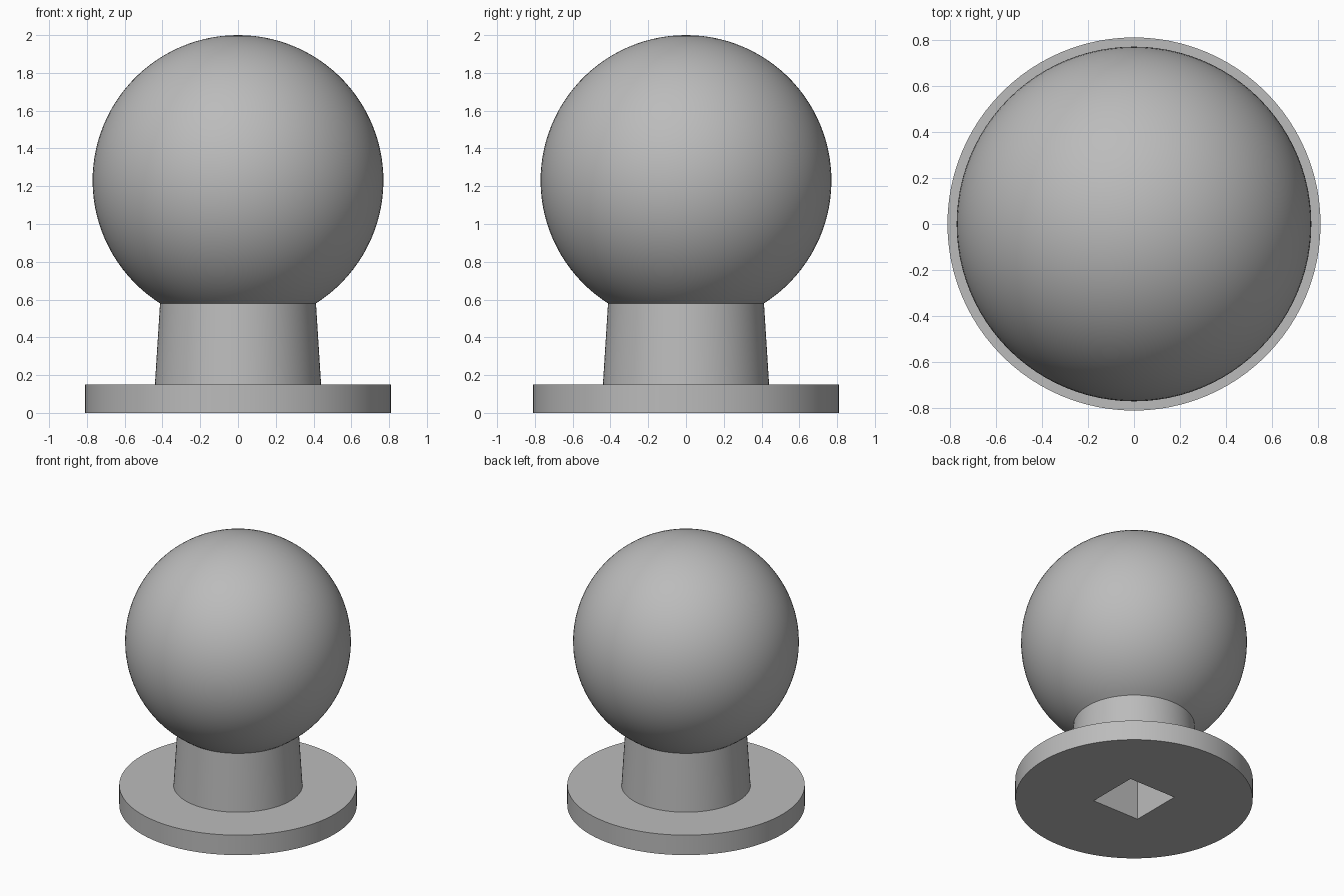
import bpy, bmesh, math

if "Cube" in bpy.data.objects:
    bpy.data.objects.remove(bpy.data.objects["Cube"])

grey = bpy.data.materials.new("plain grey")
grey.diffuse_color = (0.5, 0.5, 0.5, 1)
grey.use_nodes = True
grey.node_tree.nodes["Principled BSDF"].inputs["Base Color"].default_value = grey.diffuse_color

SEGMENTS = 96
R, CZ = 0.77, 1.23          # ball radius and centre height
NECK_TOP = 0.58

# Outline: base disc, tapered neck, then the ball's arc to the crown
profile = [(0, 0), (0.81, 0), (0.81, 0.15), (0.44, 0.15)]
start = math.asin((NECK_TOP - CZ) / R)
STEPS = 44
for i in range(STEPS):
    a = start + (math.pi / 2 - start) * i / STEPS
    profile.append((R * math.cos(a), CZ + R * math.sin(a)))
profile.append((0, CZ + R))

# Turned knob
bm = bmesh.new()
verts = [bm.verts.new((x, 0, z)) for x, z in profile]
edges = [bm.edges.new(pair) for pair in zip(verts, verts[1:])]
bmesh.ops.spin(bm, geom=verts + edges, cent=(0, 0, 0), axis=(0, 0, 1),
               angle=math.tau, steps=SEGMENTS, use_duplicate=False)
bmesh.ops.remove_doubles(bm, verts=bm.verts, dist=0.0005)
bmesh.ops.recalc_face_normals(bm, faces=bm.faces)
mesh = bpy.data.meshes.new("knob")
bm.to_mesh(mesh)
bm.free()
knob = bpy.data.objects.new("knob", mesh)
bpy.context.collection.objects.link(knob)
mesh.materials.append(grey)

# Square spindle socket cut up into the underside
DEPTH, SIDE = 0.58, 0.39
bpy.ops.mesh.primitive_cube_add(size=1, location=(0, 0, DEPTH / 2 - 0.1))
cutter = bpy.context.object
cutter.name = "socket_cutter"
cutter.scale = (SIDE, SIDE, DEPTH + 0.2)
cutter.data.materials.append(grey)
cutter.hide_render = True

cut = knob.modifiers.new("socket", 'BOOLEAN')
cut.operation = 'DIFFERENCE'
cut.solver = 'EXACT'
cut.object = cutter
bpy.context.view_layer.objects.active = knob
cutter.select_set(False)
knob.select_set(True)
bpy.ops.object.modifier_apply(modifier=cut.name)
bpy.data.objects.remove(cutter)

# Smooth the round surfaces, keep the rims crisp
bpy.ops.object.shade_smooth_by_angle(angle=math.radians(25))
